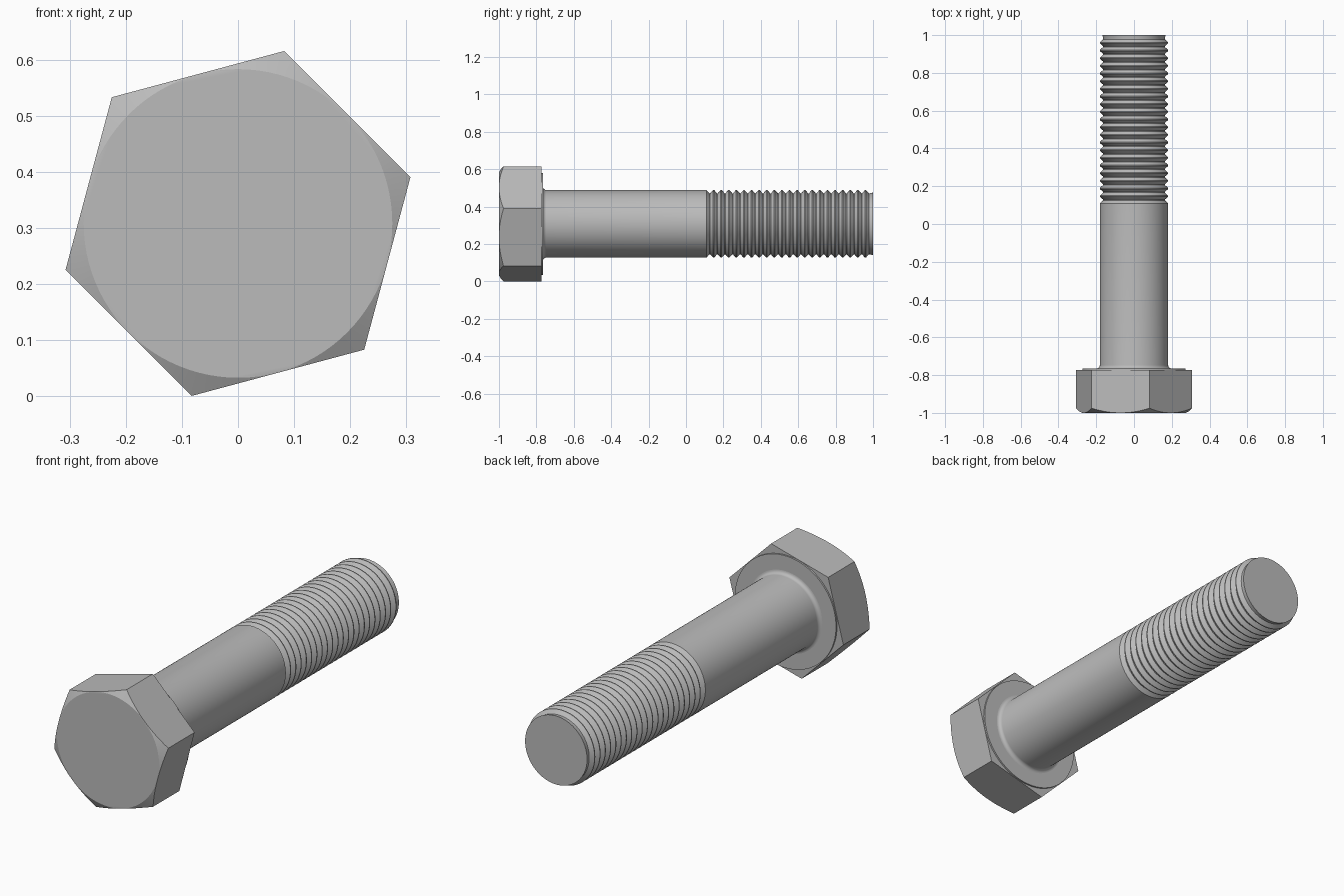
import bpy, bmesh, math

if "Cube" in bpy.data.objects:
    bpy.data.objects.remove(bpy.data.objects["Cube"])

CENTRE_Z = 0.308
APOTHEM = 0.2755       # half the width across the flats
SHANK_R = 0.181
ROOT_R = 0.163
THREAD_START = 0.107
THREADS = 22

steel = bpy.data.materials.new("grey steel")
steel.use_nodes = True
grey = (0.5, 0.5, 0.5, 1)
steel.diffuse_color = grey
steel.node_tree.nodes["Principled BSDF"].inputs["Base Color"].default_value = grey


def loft(name, rings, smooth_angle):
    """Skin a list of equal-length point rings and cap both ends."""
    bm = bmesh.new()
    loops = [[bm.verts.new(p) for p in ring] for ring in rings]
    n = len(loops[0])
    for a, b in zip(loops, loops[1:]):
        for i in range(n):
            j = (i + 1) % n
            bm.faces.new((a[i], a[j], b[j], b[i]))
    bm.faces.new(loops[0])
    bm.faces.new(loops[-1])
    bmesh.ops.recalc_face_normals(bm, faces=bm.faces)
    mesh = bpy.data.meshes.new(name)
    bm.to_mesh(mesh)
    bm.free()
    mesh.materials.append(steel)
    obj = bpy.data.objects.new(name, mesh)
    bpy.context.collection.objects.link(obj)
    bpy.ops.object.select_all(action="DESELECT")
    obj.select_set(True)
    bpy.context.view_layer.objects.active = obj
    bpy.ops.object.shade_smooth_by_angle(angle=math.radians(smooth_angle))
    return obj


def ring(radius, y, n=96):
    """Ring around the bolt axis; radius and y may depend on the angle."""
    points = []
    for i in range(n):
        t = 2 * math.pi * i / n
        r = radius(t) if callable(radius) else radius
        yy = y(r) if callable(y) else y
        points.append((r * math.cos(t), yy, CENTRE_Z + r * math.sin(t)))
    return points


def hexagon(t):
    """Distance from the axis to the hexagon outline, a corner at 15 degrees."""
    a = (t - math.radians(15)) % math.radians(60) - math.radians(30)
    return APOTHEM / math.cos(a)


def chamfer(r):
    return -1 + (r - APOTHEM) * math.tan(math.radians(30))


# Hexagonal head with a conical chamfer on the front
loft("hex_head", [ring(APOTHEM - 0.0005, -1), ring(hexagon, chamfer),
                  ring(hexagon, -0.773)], 15)

# Thin round bearing face under the head
loft("washer_face", [ring(0.273, -0.78), ring(0.273, -0.765)], 30)

# Plain shank with a fillet where it meets the head
FILLET = 0.018
shank = [ring(SHANK_R + FILLET * (1 - math.sin(a)), -0.765 + FILLET * (1 - math.cos(a)))
         for a in (math.pi / 2 * k / 6 for k in range(7))]
shank = [ring(SHANK_R + FILLET, -0.775)] + shank[::1]
fillet = [(SHANK_R + FILLET * (1 - math.sin(a)), -0.765 + FILLET * (1 - math.cos(a)))
          for a in (math.pi / 2 * k / 6 for k in range(7))]
loft("shank", [ring(r, y) for r, y in fillet] + [ring(SHANK_R, THREAD_START)], 40)

# Threaded end: V-shaped grooves with narrow crests and a chamfered tip
pitch = (1 - THREAD_START) / THREADS
profile = [(SHANK_R, THREAD_START - 0.002)]
for k in range(THREADS):
    y = THREAD_START + k * pitch
    profile += [(SHANK_R, y + 0.06 * pitch), (ROOT_R, y + 0.46 * pitch),
                (ROOT_R, y + 0.54 * pitch), (SHANK_R, y + 0.94 * pitch)]
profile[-1] = (ROOT_R + 0.004, 1)
loft("thread", [ring(r, y) for r, y in profile], 20)
